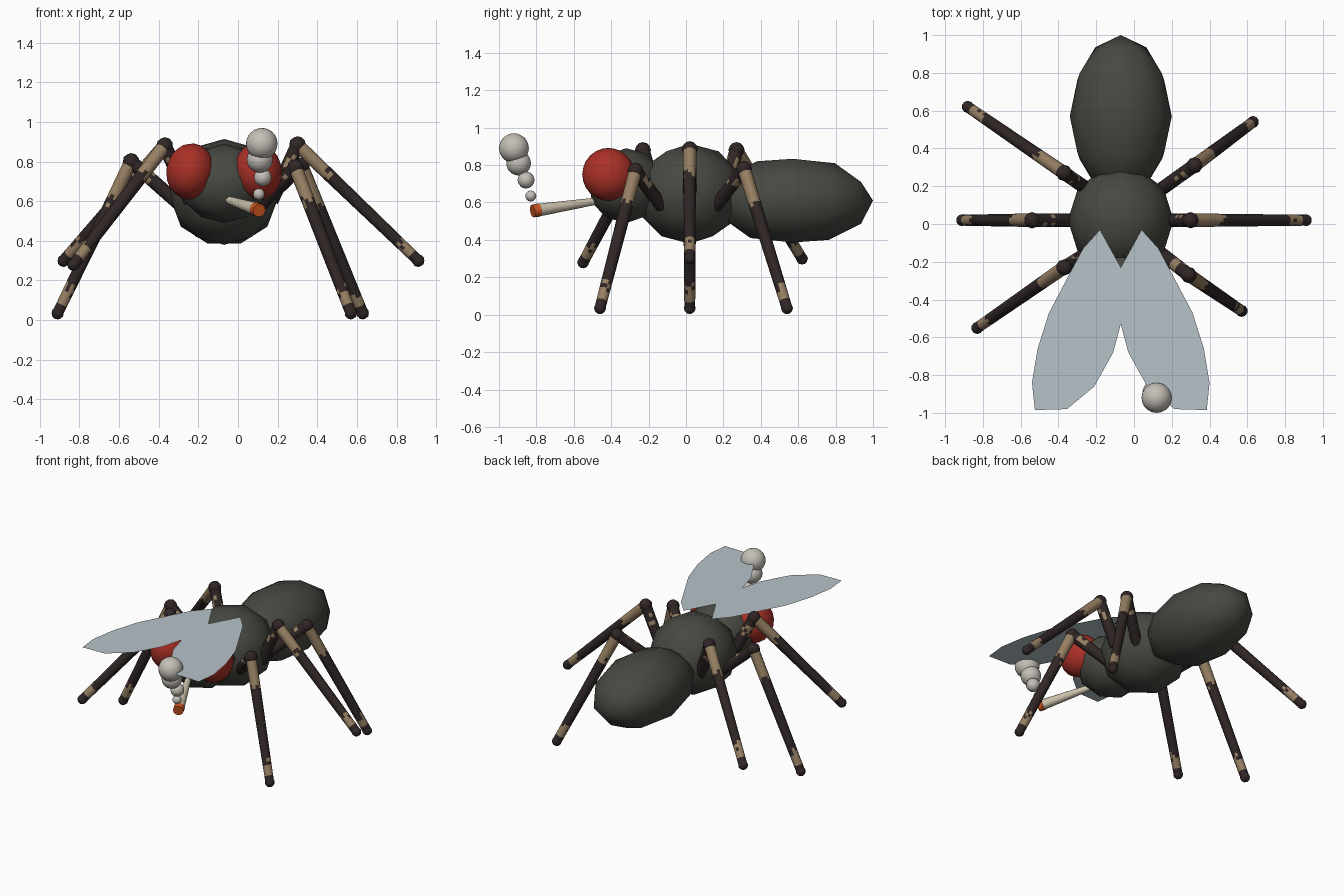
import bpy, bmesh, math, random
from mathutils import Vector, Matrix

if "Cube" in bpy.data.objects:
    bpy.data.objects.remove(bpy.data.objects["Cube"])

random.seed(4)
CX = -0.07  # body midline


def mat(name, r, g, b):
    m = bpy.data.materials.new(name)
    m.diffuse_color = (r, g, b, 1)
    m.use_nodes = True
    m.node_tree.nodes["Principled BSDF"].inputs["Base Color"].default_value = m.diffuse_color
    return m


BODY = mat("body_grey", 0.062, 0.065, 0.053)
RED = mat("eye_red", 0.40, 0.030, 0.020)
DARK = mat("leg_brown", 0.030, 0.019, 0.019)
TAN = mat("leg_tan", 0.31, 0.215, 0.125)
WING = mat("wing_blue_grey", 0.47, 0.54, 0.58)
CREAM = mat("paper_cream", 0.62, 0.55, 0.42)
EMBER = mat("ember_orange", 0.60, 0.09, 0.015)
SMOKE = mat("smoke_grey", 0.55, 0.52, 0.47)


def finish(bm, name, mats, angle=None):
    me = bpy.data.meshes.new(name)
    bm.to_mesh(me)
    bm.free()
    for m in mats:
        me.materials.append(m)
    me.shade_smooth()
    if angle:
        me.set_sharp_from_angle(angle=math.radians(angle))
    ob = bpy.data.objects.new(name, me)
    bpy.context.collection.objects.link(ob)
    return ob


def ball(name, loc, size, m, sub=2, rot=None):
    """Icosphere: rotated first, then scaled per axis."""
    bm = bmesh.new()
    bmesh.ops.create_icosphere(bm, subdivisions=sub, radius=1)
    if rot:
        bmesh.ops.transform(bm, matrix=rot.to_4x4(), verts=bm.verts)
    bmesh.ops.scale(bm, vec=size, verts=bm.verts)
    bmesh.ops.translate(bm, vec=loc, verts=bm.verts)
    return finish(bm, name, [m])


def tube(name, a, b, r1, r2, mats, rings=1, sides=10, rule=None):
    """Tapered capped tube from a to b; rule(t) picks each face's material."""
    a, b = Vector(a), Vector(b)
    q = (b - a).to_track_quat('Z', 'Y')
    bm = bmesh.new()
    loops = []
    for i in range(rings + 1):
        t = i / rings
        r = r1 + (r2 - r1) * t
        loops.append([bm.verts.new(a.lerp(b, t) + q @ Vector(
            (r * math.cos(2 * math.pi * k / sides), r * math.sin(2 * math.pi * k / sides), 0)))
            for k in range(sides)])
    for i in range(rings):
        for k in range(sides):
            n = (k + 1) % sides
            f = bm.faces.new((loops[i][k], loops[i][n], loops[i + 1][n], loops[i + 1][k]))
            if rule:
                f.material_index = rule((i + 0.5) / rings)
    bm.faces.new(loops[0][::-1])
    bm.faces.new(loops[-1])
    return finish(bm, name, mats, 50)


# body: abdomen has its pole along y
along_y = Matrix(((0, -1, 0), (0, 0, 1), (-1, 0, 0)))
quarter = Matrix.Rotation(math.pi / 2, 3, 'Z')
ball("abdomen", (CX, 0.57, 0.61), (0.27, 0.43, 0.235), BODY, 2, along_y)
ball("thorax", (CX, 0.02, 0.647), (0.28, 0.29, 0.267), BODY, 2, quarter)
ball("head", (CX, -0.32, 0.69), (0.23, 0.205, 0.20), BODY, 2, quarter)

# eyes
for s, side in ((-1, "left"), (1, "right")):
    eye = ball(side + "_eye", (0, 0, 0), (0.122, 0.14, 0.142), RED, 3)
    eye.location = (CX + s * 0.17, -0.415, 0.75)
    eye.rotation_euler = (0, math.radians(-8 * s), 0)


# legs: worn tan patches near the knee and the foot
def worn(t):
    edge = random.uniform(-0.05, 0.05)
    return 1 if 0.04 < t < 0.25 + edge or 0.84 + edge < t < 0.95 else 0


def worn_upper(t):
    return 1 if 0.6 < t < 0.85 and random.random() < 0.4 else 0


legs = {
    "right_front": ((0.11, -0.13, 0.58), (0.29, -0.27, 0.77), (0.57, -0.46, 0.035)),
    "right_middle": ((0.17, 0.02, 0.60), (0.30, 0.02, 0.885), (0.91, 0.02, 0.30)),
    "right_back": ((0.11, 0.16, 0.58), (0.32, 0.31, 0.78), (0.63, 0.54, 0.035)),
    "left_front": ((-0.24, -0.15, 0.60), (-0.37, -0.23, 0.88), (-0.83, -0.55, 0.28)),
    "left_middle": ((-0.29, 0.02, 0.58), (-0.54, 0.02, 0.80), (-0.91, 0.02, 0.035)),
    "left_back": ((-0.24, 0.18, 0.60), (-0.37, 0.27, 0.88), (-0.88, 0.62, 0.30)),
}
for n, (hip, knee, foot) in legs.items():
    tube(n + "_upper_leg", hip, knee, 0.036, 0.036, [DARK, TAN], 12, 10, worn_upper)
    tube(n + "_lower_leg", knee, foot, 0.036, 0.029, [DARK, TAN], 36, 10, worn)
    ball(n + "_knee", knee, (0.043,) * 3, DARK)
    ball(n + "_foot", foot, (0.032,) * 3, DARK)

# wings: flat sheets mirrored about the midline
half = [(0.11, -0.03), (0.20, -0.13), (0.28, -0.28), (0.38, -0.47), (0.44, -0.66), (0.47, -0.84),
        (0.455, -0.985), (0.285, -0.98), (0.14, -0.86), (0.04, -0.68), (0, -0.53), (0, -0.23)]
for s, side in ((-1, "left"), (1, "right")):
    bm = bmesh.new()
    f = bm.faces.new([bm.verts.new((CX + s * x, y, 0.895)) for x, y in half])
    f.normal_update()
    if f.normal.z < 0:
        f.normal_flip()
    bmesh.ops.triangulate(bm, faces=bm.faces[:])
    finish(bm, side + "_wing", [WING])

# cigarette with a glowing end
start, joint, tip = (-0.06, -0.46, 0.61), (0.092, -0.785, 0.56), (0.107, -0.82, 0.554)
tube("cigarette", start, joint, 0.018, 0.034, [CREAM], 1, 12)
tube("ember", joint, tip, 0.036, 0.034, [EMBER], 1, 12)

# smoke puffs, growing as they rise
puffs = [(0.105, -0.83, 0.635, 0.03), (0.125, -0.855, 0.72, 0.046),
         (0.11, -0.895, 0.81, 0.066), (0.12, -0.92, 0.89, 0.08)]
for i, (x, y, z, r) in enumerate(puffs):
    ball("smoke_puff_%d" % (i + 1), (x, y, z), (r, r, r), SMOKE, 3 if i > 1 else 2)
